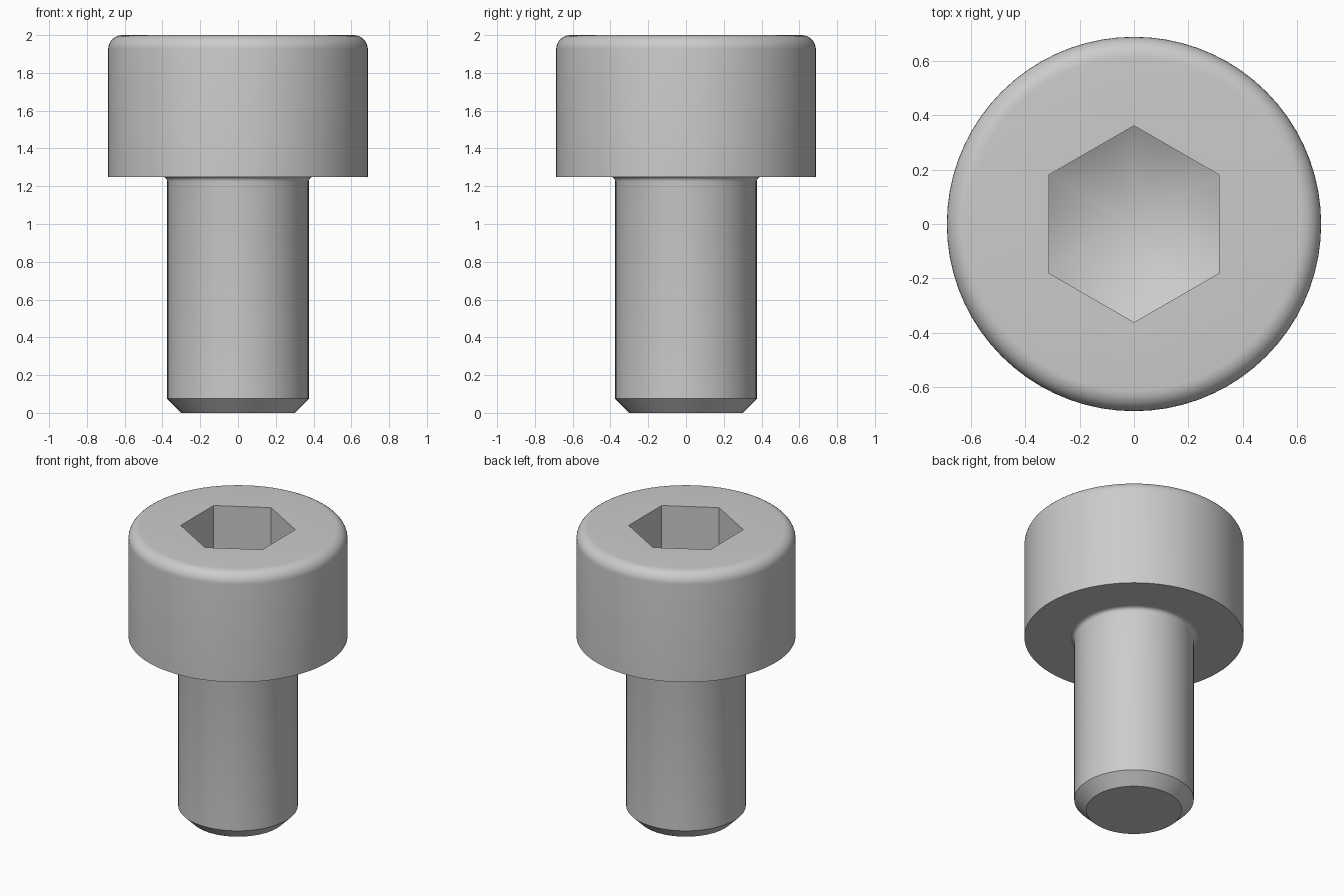
import bpy
import bmesh
from math import cos, sin, pi, tan, radians

if "Cube" in bpy.data.objects:
    bpy.data.objects.remove(bpy.data.objects["Cube"], do_unlink=True)

SEGMENTS = 72
HEAD_R, HEAD_Z, TOP_Z, ROUND = 0.6875, 1.25, 2.0, 0.075
SHANK_R, CHAMFER, FILLET = 0.375, 0.075, 0.025
HEX_APOTHEM, HEX_DEPTH = 0.3125, 0.325

steel = bpy.data.materials.new("steel grey")
steel.use_nodes = True
colour = (0.6, 0.6, 0.6, 1)
steel.diffuse_color = colour
steel.node_tree.nodes["Principled BSDF"].inputs["Base Color"].default_value = colour


def circle(r, z):
    """Round ring at height z."""
    return lambda a: (r * cos(a), r * sin(a), z)


def hexagon(height):
    """Hexagonal ring whose height depends on the distance from the axis."""
    def point(a):
        r = HEX_APOTHEM / cos((a + pi / 6) % (pi / 3) - pi / 6)
        return (r * cos(a), r * sin(a), height(r))
    return point


def arc(cx, cz, r, start, end, steps):
    """Rings along a rounded corner of the profile."""
    angles = [radians(start + (end - start) * i / steps) for i in range(steps + 1)]
    return [circle(cx + r * cos(t), cz + r * sin(t)) for t in angles]


def loft(name, rings, tip=None, cap_first=False):
    """Join successive rings with quads, then close the ends if wanted."""
    bm = bmesh.new()
    loops = [[bm.verts.new(ring(2 * pi * i / SEGMENTS)) for i in range(SEGMENTS)]
             for ring in rings]
    for low, high in zip(loops, loops[1:]):
        for i in range(SEGMENTS):
            j = (i + 1) % SEGMENTS
            bm.faces.new((low[i], low[j], high[j], high[i]))
    if cap_first:
        bm.faces.new(loops[0][::-1])
    if tip is not None:
        apex = bm.verts.new((0, 0, tip))
        for i in range(SEGMENTS):
            bm.faces.new((loops[-1][i], loops[-1][(i + 1) % SEGMENTS], apex))
    mesh = bpy.data.meshes.new(name)
    bm.to_mesh(mesh)
    bm.free()
    mesh.materials.append(steel)
    obj = bpy.data.objects.new(name, mesh)
    bpy.context.collection.objects.link(obj)
    bpy.ops.object.select_all(action="DESELECT")
    obj.select_set(True)
    bpy.context.view_layer.objects.active = obj
    bpy.ops.object.shade_smooth_by_angle(angle=radians(30))
    return obj


# Head: underside, wall, rounded rim, hexagonal socket with a drilled cone floor
slope = tan(radians(30))
corner_r = HEX_APOTHEM / cos(pi / 6)
tip_z = TOP_Z - HEX_DEPTH - corner_r * slope
head_rings = [circle(SHANK_R + FILLET, HEAD_Z), circle(HEAD_R, HEAD_Z)]
head_rings += arc(HEAD_R - ROUND, TOP_Z - ROUND, ROUND, 0, 90, 8)
head_rings += [hexagon(lambda r: TOP_Z), hexagon(lambda r: tip_z + r * slope)]
loft("socket_head", head_rings, tip=tip_z)

# Shank: chamfered end, plain cylinder, small fillet under the head
shank_rings = [circle(SHANK_R - CHAMFER, 0), circle(SHANK_R, CHAMFER)]
shank_rings += arc(SHANK_R + FILLET, HEAD_Z - FILLET, FILLET, 180, 90, 4)
loft("shank", shank_rings, cap_first=True)
